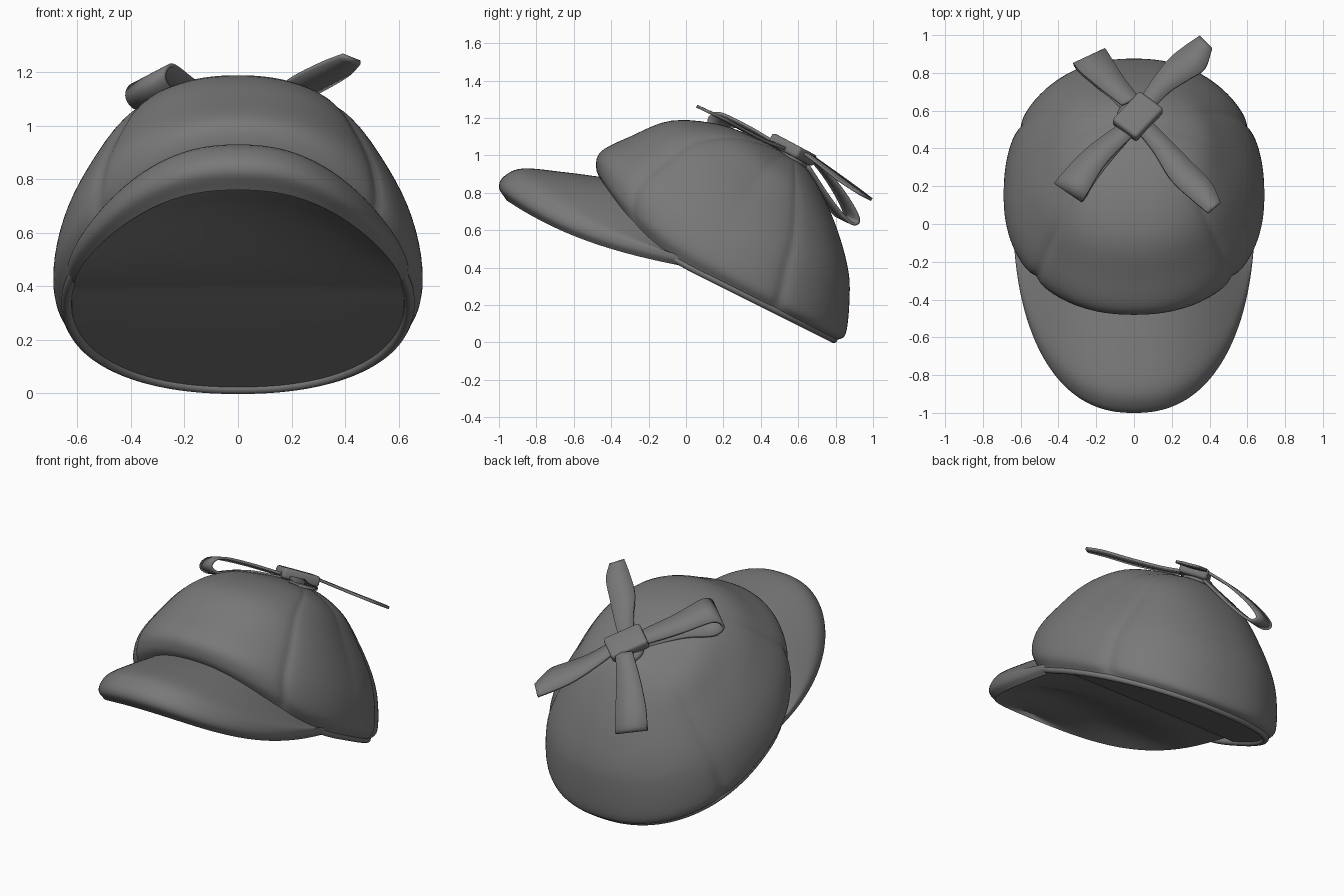
import bpy, bmesh
from math import sin, cos, pi, exp, radians
from mathutils import Vector, Matrix

cube = bpy.data.objects.get("Cube")
if cube:
    bpy.data.objects.remove(cube, do_unlink=True)

cloth = bpy.data.materials.new("grey cloth")
cloth.use_nodes = True
shade = (0.19, 0.19, 0.19, 1)
cloth.diffuse_color = shade
cloth.node_tree.nodes["Principled BSDF"].inputs["Base Color"].default_value = shade
cloth.node_tree.nodes["Principled BSDF"].inputs["Roughness"].default_value = 0.8


def spline(points, steps):
    """Smooth curve through the points."""
    points = [Vector(p) for p in points]
    ends = [points[0] * 2 - points[1]] + points + [points[-1] * 2 - points[-2]]
    result = []
    for a, b, c, d in zip(ends, ends[1:], ends[2:], ends[3:]):
        for k in range(steps):
            t = k / steps
            result.append(0.5 * (2 * b + (c - a) * t + (2 * a - 5 * b + 4 * c - d) * t * t
                                 + (3 * b - a - 3 * c + d) * t ** 3))
    return result + [points[-1]]


def link_mesh(name, bm):
    bmesh.ops.remove_doubles(bm, verts=bm.verts, dist=0.0005)
    bmesh.ops.recalc_face_normals(bm, faces=bm.faces)
    mesh = bpy.data.meshes.new(name)
    bm.to_mesh(mesh)
    bm.free()
    mesh.materials.append(cloth)
    obj = bpy.data.objects.new(name, mesh)
    bpy.context.collection.objects.link(obj)
    bpy.ops.object.select_all(action='DESELECT')
    obj.select_set(True)
    bpy.context.view_layer.objects.active = obj
    bpy.ops.object.shade_smooth_by_angle(angle=radians(50))
    return obj


def skin(name, rows, wrap=False):
    """Surface joining equally long rows of points."""
    bm = bmesh.new()
    verts = [[bm.verts.new(p) for p in row] for row in rows]
    count = len(rows[0])
    for row, after in zip(verts, verts[1:]):
        for j in range(count if wrap else count - 1):
            side = (j + 1) % count
            bm.faces.new((row[j], row[side], after[side], after[j]))
    return link_mesh(name, bm)


def ring_point(side, end, angle, sag, roundness=0.9):
    """Point on a ring from its end on the centre line to its side; sag dips it between them."""
    c, s = abs(cos(angle)) ** roundness, abs(sin(angle)) ** roundness
    return Vector((side.x * s * (1 if sin(angle) >= 0 else -1),
                   side.y + (end.y - side.y) * c,
                   side.z + (end.z - side.z) * c * (1 - sag + sag * c * c)))


def centre_line(points, steps):
    return spline([(0, y, z) for y, z in points], steps)


# Crown: rings from the tilted rim up to the button, with sunken panel seams
crown_front = centre_line([(-.45, .86), (-.48, .93), (-.455, 1.02), (-.3, 1.1),
                           (-.08, 1.185), (.18, 1.165), (.4, 1.08), (.57, .99)], 5)
crown_side = spline([(.65, .14, .34), (.69, .15, .42), (.665, .2, .56), (.595, .28, .69),
                     (.485, .36, .83), (.365, .44, .94), (.19, .51, .99), (0, .57, .99)], 5)
crown_back = centre_line([(.80, .01), (.855, .05), (.875, .25), (.865, .4),
                          (.81, .6), (.73, .79), (.65, .92), (.57, .99)], 5)
seams = [radians(a) for a in (48, 118, -48, -118)]
middle = Vector((0, .18, .46))
SAG = 0.45
SEGMENTS = 200
crown_rows = []
for i, (front, side, back) in enumerate(zip(crown_front, crown_side, crown_back)):
    t = i / (len(crown_side) - 1)
    row = []
    for j in range(SEGMENTS):
        angle = -pi + 2 * pi * j / SEGMENTS
        if cos(angle) > 0:
            p = ring_point(side, front, angle, SAG * max(0, 1 - 2 * t))
        else:
            p = ring_point(side, back, angle, 0)
        groove = sum(exp(-abs(angle - a) / 0.05) for a in seams) * min(1, t * 10)
        row.append(middle + (p - middle) * (1 - 0.035 * groove * (1 - t)))
    crown_rows.append(row)
skin("crown", crown_rows, wrap=True)
rim = crown_rows[0]

# Piping rolled round the rim
piping = bpy.data.curves.new("rim_piping", 'CURVE')
piping.dimensions = '3D'
piping.bevel_depth, piping.bevel_resolution = 0.02, 3
path = piping.splines.new('POLY')
path.points.add(SEGMENTS - 1)
for point, p in zip(path.points, rim):
    point.co = (*(middle + (p - middle) * 0.985), 1)
path.use_cyclic_u = True
piping.materials.append(cloth)
bpy.context.collection.objects.link(bpy.data.objects.new("rim_piping", piping))

# Brim: padded peak, arched across, with a rolled front edge
brim_front = centre_line([(-.42, .88), (-.65, .91), (-.87, .93), (-.97, .89),
                          (-1, .83), (-.96, .76)], 6)
brim_side = spline([(.62, .12, .38), (.635, .1, .41), (.64, .09, .43), (.64, .08, .43),
                    (.635, .09, .41), (.615, .1, .385)], 6)
brim_rows = [[ring_point(side, front, -pi / 2 + pi * j / 80, SAG, 0.86) for j in range(81)]
             for front, side in zip(brim_front, brim_side)]
skin("brim", brim_rows)

# Lining: closes the underside from the brim edge to the back rim, arched under the brim
quarter = 3 * SEGMENTS // 4
half_outline = brim_rows[-1][40:] + rim[quarter:] + rim[:1]
lining_rows = []
for edge in half_outline:
    lift = 0.14 * exp(-((edge.y + 0.55) / 0.35) ** 2)
    lining_rows.append([(edge.x * u, edge.y, edge.z + lift * (1 - u * u))
                        for u in (k / 12 for k in range(-12, 13))])
lining = skin("lining", lining_rows)
if sum(face.normal.z for face in lining.data.polygons) > 0:
    lining.data.flip_normals()


# Bow: two loops and two tails, flat ribbons lying on the slope of the crown
def ribbon(name, path, widths, across):
    across = Vector(across).normalized()
    centre = spline(path, 6)
    half = spline([(w, 0, 0) for w in widths], 6)
    obj = skin(name, [[p + across * w.x * k for k in (-1, 0, 1)]
                      for p, w in zip(centre, half)])
    mod = obj.modifiers.new("thickness", 'SOLIDIFY')
    mod.thickness, mod.offset = 0.016, 0


ribbon("front_tail",
       [(.04, .53, 1.04), (.14, .42, 1.08), (.25, .28, 1.15), (.36, .17, 1.21), (.425, .085, 1.25)],
       (.045, .055, .075, .07, .045), (.75, .63, -.3))
ribbon("back_tail",
       [(.06, .63, 1.02), (.15, .74, .94), (.24, .82, .88), (.32, .88, .835), (.38, .96, .78)],
       (.045, .06, .08, .085, .05), (.7, -.7, .35))
loop_widths = (.05, .07, .09, .095, .09, .07, .05)
ribbon("front_loop",
       [(-.04, .5, 1.05), (-.2, .36, 1.13), (-.31, .22, 1.19), (-.345, .17, 1.15),
        (-.31, .21, 1.1), (-.2, .34, 1.09), (-.04, .5, 1.03)],
       loop_widths, (.8, -.55, .42))
ribbon("back_loop",
       [(-.02, .65, 1.01), (-.12, .75, .9), (-.2, .84, .77), (-.235, .885, .67),
        (-.21, .84, .66), (-.13, .75, .77), (-.02, .63, .96)],
       loop_widths, (.9, .42, -.2))

# Knot and button at the top of the crown
slope = Matrix.Rotation(radians(-28), 4, 'X')
bm = bmesh.new()
bmesh.ops.create_cube(bm, size=1)
bmesh.ops.transform(bm, verts=bm.verts, matrix=Matrix.Translation((.02, .57, 1.03)) @ slope
                    @ Matrix.Rotation(radians(50), 4, 'Z') @ Matrix.Diagonal((.23, .17, .065, 1)))
bmesh.ops.bevel(bm, geom=bm.edges[:], offset=0.018, segments=3, affect='EDGES', profile=0.5)
link_mesh("bow_knot", bm)

bm = bmesh.new()
bmesh.ops.create_uvsphere(bm, u_segments=24, v_segments=12, radius=0.09)
bmesh.ops.transform(bm, verts=bm.verts, matrix=Matrix.Translation((0, .57, .985)) @ slope
                    @ Matrix.Diagonal((1, 1, .4, 1)))
link_mesh("button", bm)
